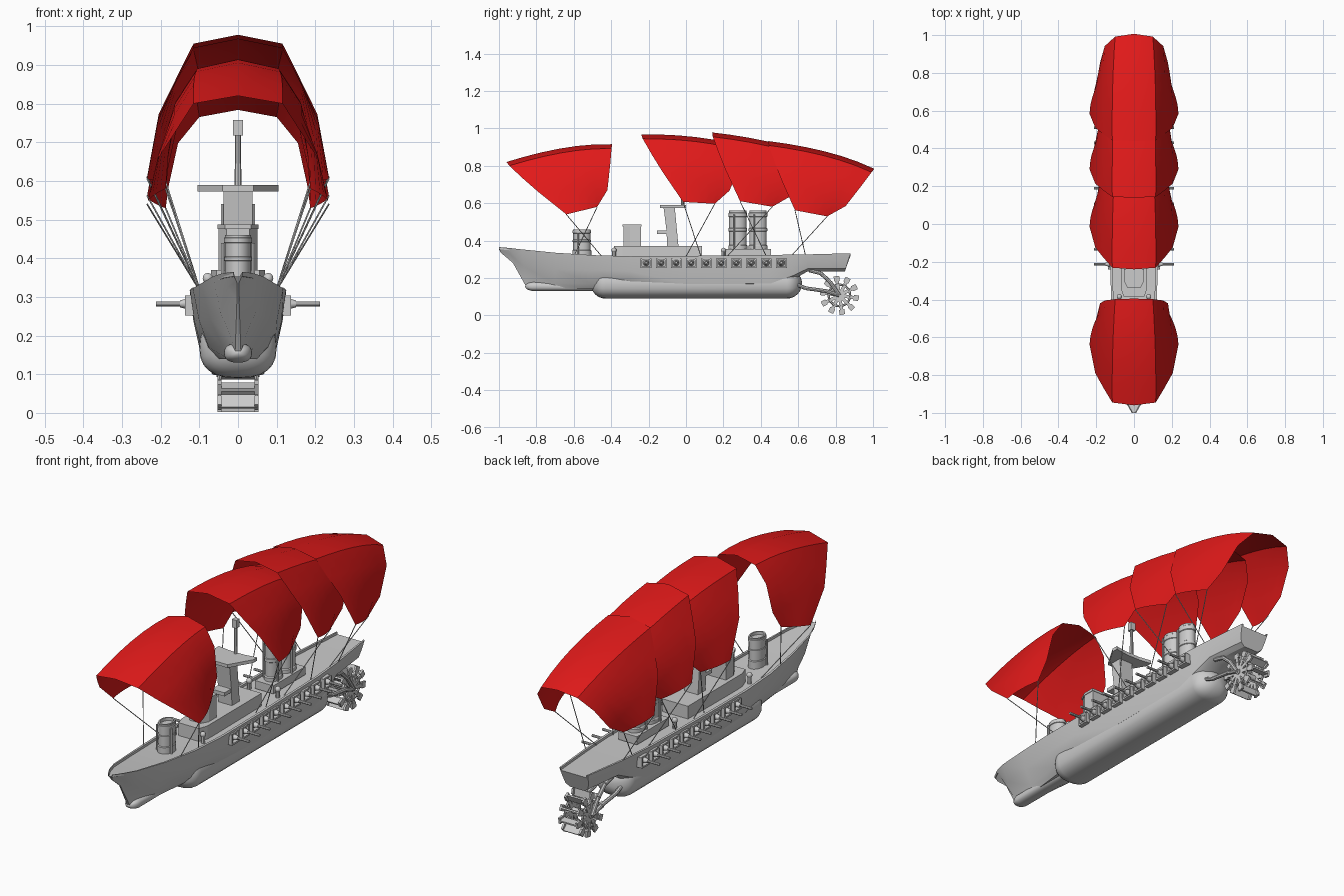
import bpy, bmesh, math
from mathutils import Vector, Matrix

if "Cube" in bpy.data.objects:
    bpy.data.objects.remove(bpy.data.objects["Cube"])


def finish(name, bm, smooth=None, mat=None):
    bmesh.ops.recalc_face_normals(bm, faces=bm.faces)
    me = bpy.data.meshes.new(name)
    bm.to_mesh(me)
    bm.free()
    ob = bpy.data.objects.new(name, me)
    bpy.context.collection.objects.link(ob)
    if mat:
        me.materials.append(mat)
    if smooth:
        bpy.ops.object.select_all(action='DESELECT')
        ob.select_set(True)
        bpy.context.view_layer.objects.active = ob
        bpy.ops.object.shade_smooth_by_angle(angle=math.radians(smooth))
    return ob


def box(bm, c, s, rot=None):
    m = Matrix.Translation(c) @ (rot or Matrix()) @ Matrix.Diagonal((*s, 1))
    bmesh.ops.create_cube(bm, size=1, matrix=m)


def rod(bm, a, b, r, r2=None, n=8):
    a, b = Vector(a), Vector(b)
    q = (b - a).to_track_quat('Z', 'Y').to_matrix().to_4x4()
    bmesh.ops.create_cone(bm, cap_ends=True, segments=n, radius1=r, radius2=r if r2 is None else r2,
                          depth=(b - a).length, matrix=Matrix.Translation((a + b) / 2) @ q)


def loft(bm, rings, closed=True, caps=True):
    vs = [[bm.verts.new(p) for p in r] for r in rings]
    n = len(rings[0])
    for r, s in zip(vs, vs[1:]):
        for i in range(n if closed else n - 1):
            j = (i + 1) % n
            bm.faces.new((r[i], r[j], s[j], s[i]))
    if closed and caps:
        bm.faces.new(vs[0])
        bm.faces.new(vs[-1][::-1])


def prism(bm, outline, z0, z1):
    loft(bm, [[(x, y, z) for x, y in outline] for z in (z0, z1)])


# Upper hull: stations of top y, bottom y, top and bottom half width, top and bottom z
stations = [(-1.0, -.99, .012, .004, .365, .335), (-.95, -.925, .04, .005, .361, .28),
            (-.88, -.85, .065, .012, .353, .145), (-.7, -.7, .095, .04, .335, .14),
            (-.5, -.5, .117, .075, .322, .14), (-.3, -.3, .124, .095, .316, .14),
            (0, 0, .125, .1, .318, .14), (.45, .45, .12, .1, .323, .14),
            (.57, .57, .112, .095, .325, .19), (.65, .65, .105, .085, .326, .235),
            (.88, .85, .078, .062, .332, .235)]
bm = bmesh.new()
rings = []
for yt, yb, wt, wb, zt, zb in stations:
    h, lip = zt - zb, wt * .9
    half = [(lip, yt, zt - .012), (lip, yt, zt), (wt, yt, zt),
            (wt * .62 + wb * .38, yt * .5 + yb * .5, zt - h * .45),
            (wb, yt * .15 + yb * .85, zb + h * .16), (wb * .65, yb, zb)]
    rings.append(half + [(-x, y, z) for x, y, z in reversed(half)])
loft(bm, rings)
finish("hull", bm, 30)


# Rounded floats under the hull
def float_body(name, y0, y1, rx, rz, zc, nose):
    bm = bmesh.new()
    rings = []
    for i in range(9):
        rings.append((y0 + nose * (1 - math.cos(i * math.pi / 16)), max(.05, math.sin(i * math.pi / 16))))
    rings += [(y0 + y1 - y, s) for y, s in reversed(rings)]
    out = []
    for y, s in rings:
        ring = []
        for k in range(24):
            c, d = math.cos(k * math.pi / 12), math.sin(k * math.pi / 12)
            ring.append((rx * s * math.copysign(abs(c) ** .8, c), y,
                         zc + rz * s * math.copysign(abs(d) ** .8, d)))
        out.append(ring)
    loft(bm, out)
    finish(name, bm, 35)


float_body("main_float", -.51, .62, .1, .08, .17, .08)
float_body("keel_blister", -.86, -.35, .036, .025, .155, .05)

# Deckhouse, forward cabin and bridge tower
bm = bmesh.new()
prism(bm, [(-.055, -.385), (.055, -.385), (.07, -.34), (.07, .085), (-.07, .085), (-.07, -.34)], .3, .37)
finish("deckhouse", bm)
bm = bmesh.new()
prism(bm, [(-.03, -.335), (.03, -.335), (.05, -.3), (.05, -.24), (-.05, -.24), (-.05, -.3)], .365, .475)
prism(bm, [(-.034, -.34), (.034, -.34), (.053, -.3), (.053, -.238), (-.053, -.238), (-.053, -.3)], .475, .487)
finish("forward_cabin", bm)
bm = bmesh.new()
side = [(-.1, .365), (-.04, .365), (-.06, .578), (-.12, .578), (-.105, .46)]
loft(bm, [[(x, y, z) for y, z in side] for x in (-.037, .037)])
box(bm, (0, -.125, .445), (.07, .06, .018))
finish("bridge_tower", bm)
bm = bmesh.new()
prism(bm, [(-.105, -.03), (-.105, 0), (-.04, -.01), (.04, -.01), (.105, 0), (.105, -.03),
           (.04, -.14), (-.04, -.14)], .573, .589)
finish("lookout_platform", bm)
bm = bmesh.new()
rod(bm, (0, -.018, .58), (0, -.018, .75), .009, .007)
box(bm, (0, -.018, .738), (.025, .025, .04))
finish("mast", bm)


# Oval funnels with bands
def funnel(name, y, z0, z1, rx=.034, ry=.046):
    bm = bmesh.new()
    h = z1 - z0
    prof = [(1.1, 0), (1.1, .25), (1, .27), (1, .55), (1.08, .56), (1.08, .62), (1, .63),
            (1, .86), (1.08, .87), (1.08, .95), (1, .96), (1, 1), (.82, 1), (.82, .9)]
    loft(bm, [[(rx * s * math.cos(k * math.pi / 10), y + ry * s * math.sin(k * math.pi / 10), z0 + h * t)
               for k in range(20)] for s, t in prof])
    for sx in (-1, 1):
        rod(bm, (sx * rx * 1.15, y - .02, z0), (sx * rx * 1.15, y - .02, z1 - .02), .005, n=6)
    finish(name, bm, 30)


funnel("front_funnel", -.557, .31, .46)
funnel("middle_funnel", .277, .31, .56)
funnel("rear_funnel", .385, .31, .56)
bm = bmesh.new()
box(bm, (0, .33, .335), (.1, .25, .04))
finish("funnel_base", bm)

# Deck vents
bm = bmesh.new()
for sx in (-1, 1):
    for y in (-.385, .2):
        rod(bm, (sx * .078, y, .3), (sx * .078, y, .345), .01)
        bmesh.ops.create_uvsphere(bm, u_segments=10, v_segments=6, radius=.014,
                                  matrix=Matrix.Translation((sx * .078, y, .348)))
finish("deck_vents", bm, 40)

# Broadside guns, ten each side
bm = bmesh.new()
for sx in (-1, 1):
    for i in range(10):
        y = -.213 + i * .0803
        for dy in (-.025, .025):
            box(bm, (sx * .122, y + dy, .278), (.03, .008, .05))
        box(bm, (sx * .122, y, .256), (.03, .055, .008))
        box(bm, (sx * .12, y, .3), (.02, .055, .008))
        rod(bm, (sx * .11, y, .282), (sx * .15, y, .282), .019, .009, 10)
        rod(bm, (sx * .14, y, .282), (sx * .212, y, .282), .0065)
finish("side_guns", bm, 40)

# Stern paddle wheel
C, R, N = Vector((0, .82, .107)), .105, 10
bm = bmesh.new()
rod(bm, C - Vector((.056, 0, 0)), C + Vector((.056, 0, 0)), .014, n=12)
for k in range(N):
    a = 2 * math.pi * (k + .25) / N
    rot = Matrix.Rotation(a, 4, 'X')
    d, e = rot @ Vector((0, 0, 1)), rot @ Matrix.Rotation(2 * math.pi / N, 4, 'X') @ Vector((0, 0, 1))
    for x in (-.048, .048):
        o = C + Vector((x, 0, 0))
        box(bm, o + d * R * .5, (.008, .018, R * .98), rot)
        rod(bm, o + d * .06, o + e * .06, .006, n=6)
    box(bm, C + d * R * .83, (.1, .008, R * .34), rot)
    for x in (-.048, .048):
        box(bm, C + Vector((x, 0, 0)) + d * R * .86, (.01, .03, R * .25), rot)
finish("paddle_wheel", bm)

# Arms that carry the wheel
bm = bmesh.new()
for sx in (-1, 1):
    x = sx * .06
    for path in ([(.58, .17), (.64, .145), (.75, .13), (.82, .107)],
                 [(.66, .24), (.72, .225), (.77, .18), (.82, .107)]):
        for p, q in zip(path, path[1:]):
            rod(bm, (x, *p), (x, *q), .01)
finish("wheel_arms", bm, 40)

# Canopy sails: one ruled shell reused, leaned back by an angle and a shear
red = bpy.data.materials.new("red_cloth")
red.diffuse_color = (.75, .01, .01, 1)
red.use_nodes = True
red.node_tree.nodes["Principled BSDF"].inputs["Base Color"].default_value = red.diffuse_color
front = [(0, 0, 0), (.115, .015, -.02), (.16, .09, -.09), (.205, .17, -.16), (.235, .32, -.28)]
rear = [(0, .565, .095), (.1, .562, .072), (.155, .555, -.01), (.18, .54, -.15), (.187, .485, -.24)]


def full(half):
    return [Vector((-x, y, z)) for x, y, z in half[:0:-1]] + [Vector(p) for p in half]


def sail(name, y0, z0, angle, shear, rope_front, rope_rear):
    m = Matrix.Translation((0, y0, z0)) @ Matrix.Rotation(math.radians(angle), 4, 'X')
    rows = []
    for i in range(7):
        t = i / 6
        k = 1 + .2 * t * (1 - t)
        row = []
        for a, b in zip(full(front), full(rear)):
            p = a.lerp(b, t)
            p.x *= k
            p.z += (k - 1) * .4 * max(0, 1 + p.z / .25)
            p.y += shear * p.z
            row.append(m @ p)
        rows.append(row)
    bm = bmesh.new()
    loft(bm, rows, closed=False)
    finish(name, bm, 30, red)
    # crossed ropes from the lower corners down to the deck edge
    bm = bmesh.new()
    for i, s in ((0, -1), (-1, 1)):
        rod(bm, rows[0][i], (s * .098, rope_front, .315), .0022, n=5)
        rod(bm, rows[-1][i], (s * .098, rope_rear, .315), .0022, n=5)
    finish(name + "_ropes", bm)


sail("first_sail", -.96, .82, 0, 0, -.45, -.6)
sail("second_sail", -.24, .968, -17, 0, .08, 0)
sail("third_sail", .14, .978, -23, .14, .43, .22)
sail("fourth_sail", .44, .932, -24, .14, .64, .56)
